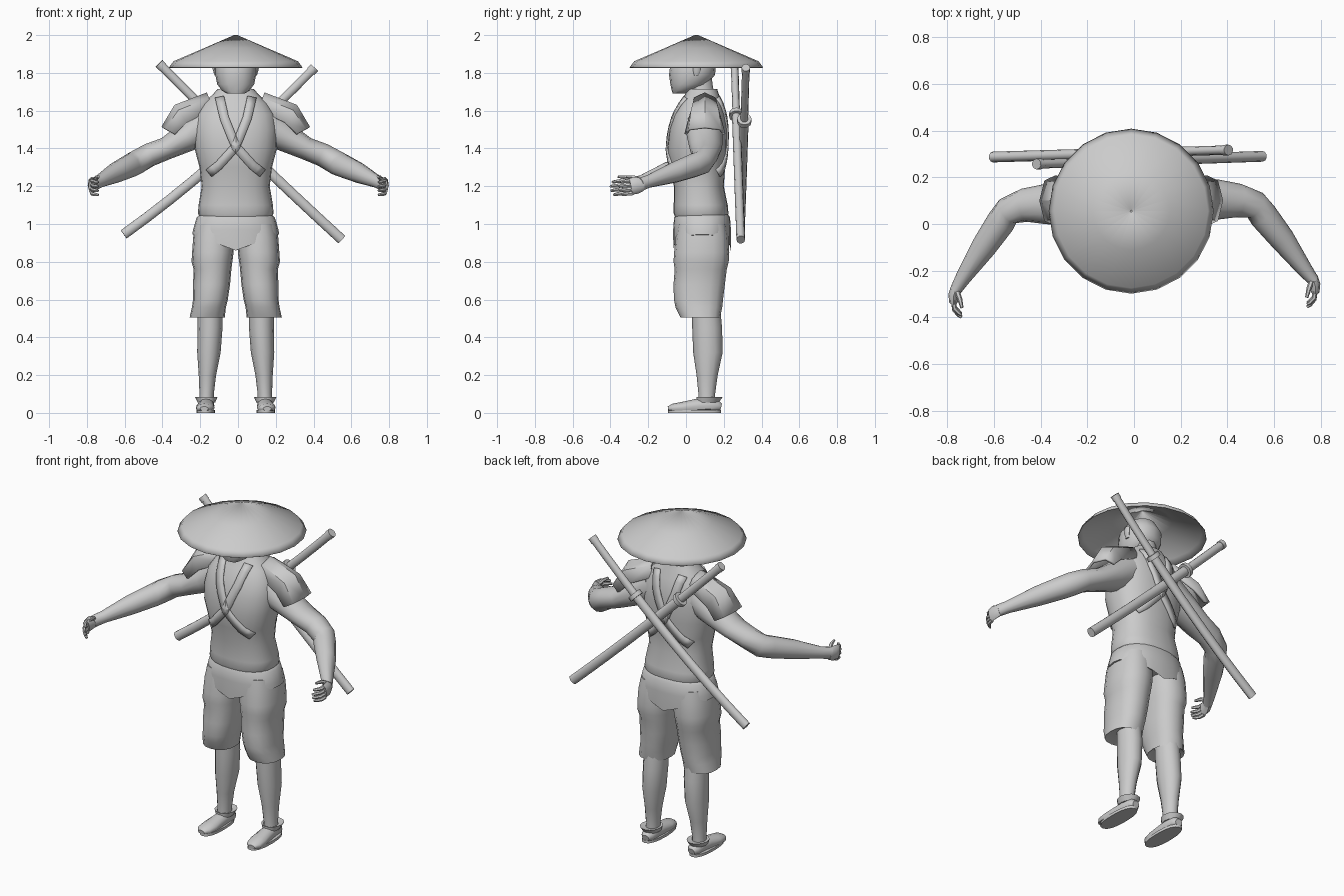
import bpy, bmesh
from math import sin, cos, pi, copysign
from mathutils import Vector
from mathutils.bvhtree import BVHTree

CX = -0.012  # body centre line


def finish(name, rows, closed=True, caps=True, solid=0, angle=45):
    """Skin rows of points into a mesh object."""
    bm = bmesh.new()
    vr = [[bm.verts.new(p) for p in r] for r in rows]
    n = len(vr[0])
    for a, b in zip(vr, vr[1:]):
        for i in range(n if closed else n - 1):
            j = (i + 1) % n
            bm.faces.new((a[i], a[j], b[j], b[i]))
    if caps:
        bm.faces.new(vr[0])
        bm.faces.new(vr[-1])
    bmesh.ops.recalc_face_normals(bm, faces=bm.faces)
    me = bpy.data.meshes.new(name)
    bm.to_mesh(me)
    bm.free()
    ob = bpy.data.objects.new(name, me)
    bpy.context.collection.objects.link(ob)
    if solid:
        m = ob.modifiers.new("thickness", 'SOLIDIFY')
        m.thickness, m.offset = solid, 0
    bpy.ops.object.select_all(action='DESELECT')
    ob.select_set(True)
    bpy.context.view_layer.objects.active = ob
    bpy.ops.object.shade_smooth_by_angle(angle=angle * pi / 180)
    return ob


def loft(name, rings, n=16, power=2.0, s=1, droop=0, **kw):
    """Horizontal rings (z, cx, cy, rx, ry); droop pulls the last ring's middle down."""
    rows = []
    for k, (z, cx, cy, rx, ry) in enumerate(rings):
        row = []
        for i in range(n):
            c, d = cos(2 * pi * i / n), sin(2 * pi * i / n)
            c, d = (copysign(abs(v) ** (2 / power), v) for v in (c, d))
            dz = droop * (1 - abs(c)) if k == len(rings) - 1 else 0
            row.append((CX + s * (cx + rx * c), cy + ry * d, z - dz))
        rows.append(row)
    return finish(name, rows, **kw)


def tube(name, path, n=10, floor=None, **kw):
    """Path of (x, y, z, side radius, upright radius)."""
    pts = [Vector(p[:3]) for p in path]
    rows = []
    for i, p in enumerate(path):
        t = (pts[min(i + 1, len(pts) - 1)] - pts[max(i - 1, 0)]).normalized()
        side = t.cross(Vector((0, 0, 1))).normalized()
        up = side.cross(t)
        row = [pts[i] + side * p[3] * cos(2 * pi * k / n) + up * p[4] * sin(2 * pi * k / n) for k in range(n)]
        if floor is not None:
            for q in row:
                q.z = max(q.z, floor)
        rows.append(row)
    return finish(name, rows, **kw)


# Hat: wide hollow cone
loft("straw_hat", [(1.828, 0, .055, .352, .352), (1.86, 0, .055, .328, .328),
                   (1.93, 0, .055, .165, .165), (2.0, 0, .055, .004, .004)],
     n=20, caps=False, solid=.004)

# Head with jaw, ears and neck
loft("head", [(1.69, 0, -.035, .045, .035), (1.705, 0, -.02, .072, .055), (1.74, 0, .015, .098, .098),
              (1.79, 0, .032, .108, .122), (1.85, 0, .038, .108, .12), (1.91, 0, .045, .07, .08),
              (1.935, 0, .05, .025, .03)], n=16, power=2.2)
loft("neck", [(1.66, 0, .085, .085, .085), (1.72, 0, .07, .068, .075), (1.8, 0, .06, .065, .075)], n=14)
for s in (-1, 1):
    loft("ear", [(1.785, .106, .055, .006, .012), (1.82, .112, .058, .01, .022),
                 (1.85, .112, .062, .008, .02)], n=8, s=s)

# Torso
torso = loft("torso", [(1.03, 0, .08, .185, .135), (1.055, 0, .08, .2, .145), (1.1, 0, .078, .197, .143),
                       (1.2, 0, .068, .18, .132), (1.3, 0, .06, .192, .147), (1.4, 0, .058, .218, .158),
                       (1.5, 0, .065, .222, .153), (1.58, 0, .072, .208, .138), (1.64, 0, .08, .17, .112),
                       (1.69, 0, .085, .118, .088), (1.715, 0, .085, .095, .08)], n=24, power=2.35)
tree = BVHTree.FromPolygons([v.co for v in torso.data.vertices], [p.vertices for p in torso.data.polygons])


# Crossed straps laid on the torso surface, front and back
def strap(name, side, s, half=.024):
    line = [Vector(p) for p in ((.085, 1.67), (.06, 1.56), (.0, 1.41), (-.09, 1.31), (-.165, 1.25))]
    rows = []
    for a, b in zip(line, line[1:]):
        for t in (0, .33, .67):
            c = a.lerp(b, t)
            d = (b - a).normalized()
            row = []
            for w in (-half, half):
                x, z = CX + s * (c.x - d.y * w), c.y + d.x * w
                hit = tree.ray_cast(Vector((x, side, z)), Vector((0, -side, 0)))[0]
                y = hit.y if hit else .07
                row.append((x, y + side * .004, z))
            rows.append(row)
    finish(name, rows, closed=False, caps=False, solid=.012)


for side in (-1, 1):
    for s in (-1, 1):
        strap("front_strap" if side < 0 else "back_strap", side, s)

# Hip wrap dipping to a V between the legs
loft("hip_wrap", [(1.055, 0, .085, .185, .135), (1.035, 0, .085, .207, .148), (.97, 0, .085, .226, .153),
                  (.945, 0, .085, .23, .152)], n=24, power=2.3, droop=.085)

for s in (-1, 1):
    # Baggy trouser leg with gathered hem
    loft("trouser_leg", [(1.0, .11, .085, .1, .13), (.93, .117, .085, .108, .14), (.85, .121, .083, .11, .146),
                         (.8, .126, .08, .108, .146), (.76, .123, .078, .1, .138), (.68, .128, .07, .098, .136),
                         (.6, .134, .066, .092, .13), (.56, .142, .068, .09, .124), (.505, .151, .076, .093, .105),
                         (.52, .137, .095, .066, .077)], n=16, power=2.3, s=s)
    # Shin
    loft("shin", [(.56, .135, .105, .066, .076), (.45, .136, .112, .066, .079), (.32, .142, .116, .062, .078),
                  (.2, .15, .112, .046, .056), (.1, .154, .11, .038, .044), (.04, .156, .11, .04, .046)],
         n=12, s=s)
    # Slipper, sole and ankle cuff
    tube("slipper", [(CX + s * x, y, z, r, h) for x, y, z, r, h in
                     ((.153, .185, .03, .022, .02), (.154, .165, .035, .038, .034), (.155, .11, .04, .042, .04),
                      (.158, .05, .035, .044, .038), (.162, -.02, .028, .05, .03), (.166, -.07, .025, .044, .024),
                      (.167, -.095, .022, .022, .012))], n=12, floor=.012)
    loft("sole", [(z, .159, .046, .05, .14) for z in (0, .016)], n=16, power=2.4, s=s)
    loft("ankle_cuff", [(.055, .155, .115, .046, .058), (.085, .156, .125, .06, .07),
                        (.078, .155, .115, .035, .042)], n=12, s=s)
    # Shoulder plate: three bent stations
    rows = []
    for x, z, hw, dx, dz in ((.15, 1.69, .065, -.03, -.085), (.32, 1.625, .086, -.06, -.088),
                             (.388, 1.51, .102, -.065, -.035)):
        rows.append([(CX + s * (x + dx * f), .1 + hw * k, z + dz * f)
                     for k, f in ((-1, 1), (-.8, .3), (0, 0), (.8, .3), (1, 1))])
    finish("shoulder_plate", rows, closed=False, caps=False, solid=.014, angle=35)

# Arms: left x, left y, right x, right y, z, radii
ARM = [(-.15, .09, .13, .09, 1.535, .095, .105), (-.27, .09, .25, .1, 1.46, .095, .078),
       (-.38, .085, .36, .105, 1.4, .086, .06), (-.47, .08, .45, .1, 1.365, .072, .062),
       (-.54, .055, .52, .08, 1.325, .062, .066), (-.57, .01, .555, .035, 1.308, .062, .063),
       (-.645, -.1, .635, -.065, 1.272, .054, .055), (-.735, -.235, .735, -.2, 1.225, .033, .034),
       (-.765, -.285, .768, -.24, 1.21, .025, .036)]
for s in (-1, 1):
    tube("arm", [((p[0], p[1]) if s < 0 else (p[2], p[3])) + p[4:] for p in ARM], n=12)
    wx, wy = ARM[-1][:2] if s < 0 else ARM[-1][2:4]

    def hand(name, pts, n=8):
        tube(name, [(wx + s * x, wy + y, 1.205 + z, a, b) for x, y, z, a, b in pts], n=n)

    hand("palm", [(-.004, .012, .004, .024, .034), (.008, -.02, 0, .023, .045), (.009, -.052, -.006, .018, .044)])
    for z, l in ((.03, .055), (.007, .066), (-.015, .062), (-.037, .048)):
        hand("finger", [(.009, -.04, z - .005, .011, .012), (.004, -.05 - l * .5, z - .009, .0105, .0105),
                        (-.014, -.05 - l * .85, z - .012, .009, .009), (-.026, -.05 - l, z - .014, .005, .006)], n=6)
    hand("thumb", [(-.006, -.002, .024, .012, .014), (-.018, -.035, .042, .011, .011),
                   (-.028, -.075, .045, .007, .007)], n=6)


# Two sheathed swords crossed on the back
def sword(top, bottom, sag):
    a, b = Vector(top), Vector(bottom)

    def at(t, r, q):
        p = a.lerp(b, t)
        return (p.x, p.y, p.z - sag * 4 * t * (1 - t), r, q)

    tube("sword_handle", [at(t, .02, .024) for t in (0, .1, .2, .28)], n=10)
    tube("sword_pommel", [at(t, .023, .027) for t in (0, .02)], n=10)
    tube("sword_guard", [at(t, .038, .042) for t in (.272, .29)], n=12)
    tube("sword_scabbard", [at(t, .023, .028) for t in (.28, .4, .52, .64, .76, .88, 1)], n=10)


sword((-.418, .257, 1.85), (.55, .29, .917), .012)
sword((.405, .317, 1.828), (-.605, .287, .945), .04)
